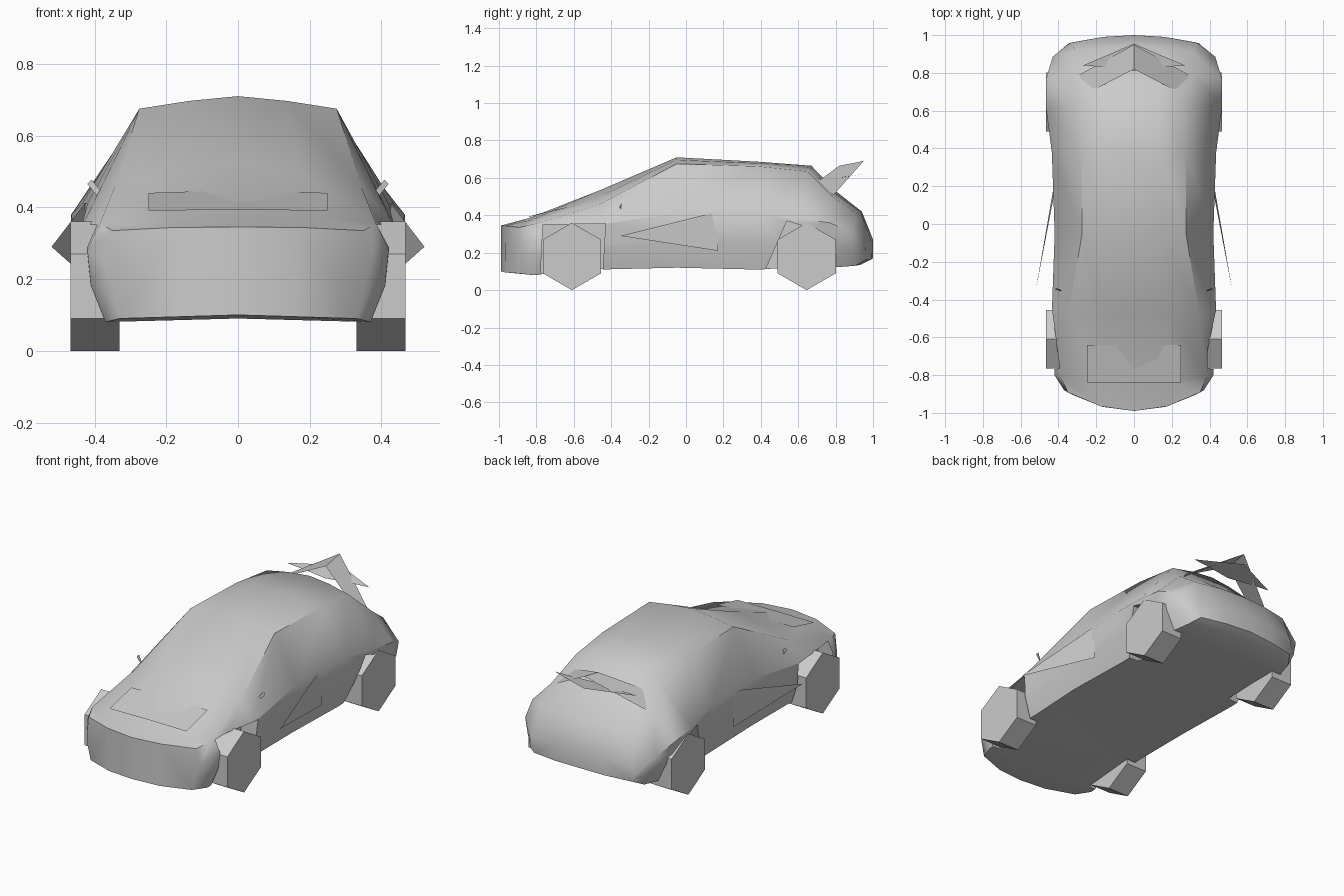
import bpy, bmesh, math

if "Cube" in bpy.data.objects:
    bpy.data.objects.remove(bpy.data.objects["Cube"], do_unlink=True)

grey = bpy.data.materials.new("light_grey")
grey.use_nodes = True
grey.diffuse_color = (0.6, 0.6, 0.6, 1)
grey.node_tree.nodes["Principled BSDF"].inputs["Base Color"].default_value = (0.6, 0.6, 0.6, 1)


def make(name, bm):
    bmesh.ops.recalc_face_normals(bm, faces=bm.faces)
    mesh = bpy.data.meshes.new(name)
    bm.to_mesh(mesh)
    bm.free()
    mesh.materials.append(grey)
    ob = bpy.data.objects.new(name, mesh)
    bpy.context.collection.objects.link(ob)
    return ob


def prism(name, profile, x0, x1):
    """Extrude a (y, z) outline between two x positions."""
    bm = bmesh.new()
    face = bm.faces.new([bm.verts.new((x0, y, z)) for y, z in profile])
    new = bmesh.ops.extrude_face_region(bm, geom=[face])["geom"]
    bmesh.ops.translate(bm, vec=(x1 - x0, 0, 0),
                        verts=[v for v in new if isinstance(v, bmesh.types.BMVert)])
    return make(name, bm)


def plate(name, points, side):
    bm = bmesh.new()
    bm.faces.new([bm.verts.new((side * x, y, z)) for x, y, z in points])
    return make(name, bm)


# Body stations: y, floor edge x z, waist x z, shoulder x z, top centre z, bow
stations = [
    (-0.99, .33, .09, .37, .24, .35, .335, .345, .11),
    (-0.84, .37, .08, .42, .28, .385, .355, .385, .03),
    (-0.47, .38, .11, .435, .35, .345, .455, .53, 0),
    (-0.05, .39, .12, .42, .41, .275, .675, .71, 0),
    (0.38, .39, .11, .435, .41, .275, .662, .687, 0),
    (0.67, .39, .12, .465, .38, .265, .635, .665, -.04),
    (0.80, .39, .12, .466, .36, .33, .50, .53, -.02),
    (0.94, .36, .13, .43, .31, .31, .41, .42, -.04),
    (1.0, .32, .16, .34, .20, .33, .25, .27, -.05),
]
bm = bmesh.new()
rings = []
for y, fx, fz, wx, wz, sx, sz, cz, bow in stations:
    half = [(0, fz + .01), (fx / 2, fz + .005), (fx, fz),
            ((fx + wx) / 2 + .015, (fz + wz) / 2), (wx, wz), (sx, sz),
            (sx / 2, (sz + cz) / 2 + .004), (0, cz)]
    ring = half + [(-x, z) for x, z in half[-2:0:-1]]
    rings.append([bm.verts.new((x, y + bow * (x / .37) ** 2, z)) for x, z in ring])
count = len(rings[0])
for a, b in zip(rings, rings[1:]):
    for i in range(count):
        j = (i + 1) % count
        bm.faces.new((a[i], a[j], b[j], b[i]))
# Nose and tail caps, in vertical strips
for r in (rings[0], rings[-1]):
    for s in (1, -1):
        pick = [r[(s * i) % count] for i in range(8)]
        bm.faces.new((pick[0], pick[1], pick[6], pick[7]))
        bm.faces.new(pick[1:7])
body = make("car_body", bm)

# Wheel arches
front_arch = [(-.78, .03), (-.765, .35), (-.43, .355), (-.45, .03)]
rear_arch = [(.39, .03), (.54, .37), (.70, .32), (.80, .27), (.81, .03)]
for profile in (front_arch, rear_arch):
    for s in (1, -1):
        cutter = prism("arch_cutter", profile, s * .325, s * .6)
        cutter.hide_render = True
        mod = body.modifiers.new("arch", "BOOLEAN")
        mod.operation = "DIFFERENCE"
        mod.solver = "EXACT"
        mod.object = cutter
        bpy.context.view_layer.objects.active = body
        bpy.ops.object.modifier_apply(modifier="arch")
        bpy.data.objects.remove(cutter, do_unlink=True)
bpy.ops.object.select_all(action="DESELECT")
body.select_set(True)
bpy.context.view_layer.objects.active = body
bpy.ops.object.shade_smooth_by_angle(angle=math.radians(48))

for s, side in ((1, "left"), (-1, "right")):
    # Six-sided wheels
    for where, cy in (("front", -.61), ("rear", .645)):
        hexagon = [(cy + .18 * math.sin(k * math.pi / 3), .18 + .18 * math.cos(k * math.pi / 3))
                   for k in range(6)]
        prism(f"{where}_{side}_wheel", hexagon, s * .33, s * .467)
    # Flared door fin
    plate(f"{side}_door_fin", [(.52, -.35, .29), (.42, .17, .42), (.43, .17, .21)], s)
    # Door mirror
    plate(f"{side}_mirror", [(.37, -.36, .43), (.38, -.35, .415),
                             (.42, -.345, .465), (.408, -.34, .477)], s)
    # Pointed rear wing and the thin blade under it
    plate(f"{side}_rear_wing", [(0, .95, .69), (.29, .79, .51),
                                (.25, .69, .57), (0, .82, .665)], s)
    plate(f"{side}_wing_blade", [(0, .955, .622), (.15, .89, .612), (.27, .84, .605),
                                 (.15, .83, .602), (0, .81, .598)], s)
    # Notched bonnet panel
    plate(f"{side}_bonnet_panel", [(0, -.84, .393), (.25, -.84, .391), (.25, -.64, .44),
                                   (.10, -.64, .445), (0, -.77, .413)], s)
